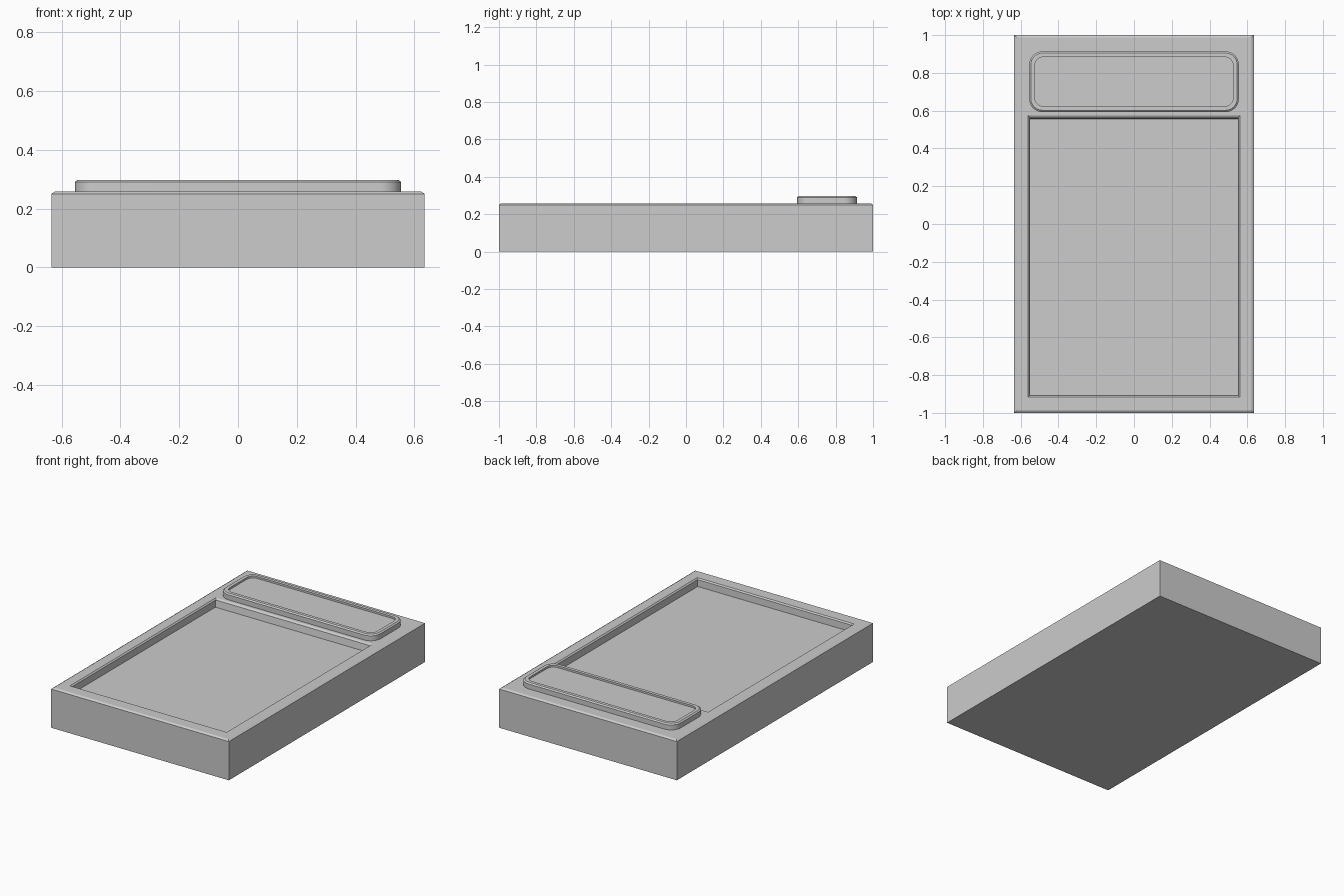
import bpy, bmesh, math

cube = bpy.data.objects.get("Cube")
if cube:
    bpy.data.objects.remove(cube, do_unlink=True)

grey = bpy.data.materials.new("light grey")
grey.use_nodes = True
colour = (0.604, 0.604, 0.604, 1)
grey.diffuse_color = colour
grey.node_tree.nodes["Principled BSDF"].inputs["Base Color"].default_value = colour


def outline(half_x, front, back, z, radius=0, steps=8):
    """Rectangle outline, with rounded corners when a radius is given."""
    corners = [(1, back, 1), (-1, back, 1), (-1, front, -1), (1, front, -1)]
    points = []
    for i, (sx, y, sy) in enumerate(corners):
        count = steps if radius else 0
        for k in range(count + 1):
            a = math.pi / 2 * (i + k / max(count, 1))
            cx, cy = sx * (half_x - radius), y - sy * radius
            points.append((cx + radius * math.cos(a), cy + radius * math.sin(a), z))
    return points


def loft(name, rings):
    """Join a series of outlines into a closed solid."""
    bm = bmesh.new()
    loops = [[bm.verts.new(p) for p in ring] for ring in rings]
    n = len(loops[0])
    for low, high in zip(loops, loops[1:]):
        for i in range(n):
            j = (i + 1) % n
            bm.faces.new((low[i], low[j], high[j], high[i]))
    bm.faces.new(loops[0][::-1])
    bm.faces.new(loops[-1])
    bmesh.ops.recalc_face_normals(bm, faces=bm.faces)
    mesh = bpy.data.meshes.new(name)
    bm.to_mesh(mesh)
    bm.free()
    mesh.materials.append(grey)
    obj = bpy.data.objects.new(name, mesh)
    bpy.context.collection.objects.link(obj)
    return obj


# Box with chamfered top edge and a sunken tray
loft("base_box", [
    outline(0.635, -1, 1, 0),
    outline(0.635, -1, 1, 0.25),
    outline(0.622, -0.988, 0.988, 0.258),
    outline(0.56, -0.915, 0.575, 0.258),
    outline(0.552, -0.907, 0.562, 0.25),
    outline(0.55, -0.905, 0.555, 0.207),
])

# Rounded raised pad with a thin rim around a shallow dish
pad = loft("raised_pad", [
    outline(0.555, 0.593, 0.914, 0.25, 0.07),
    outline(0.555, 0.593, 0.914, 0.29, 0.07),
    outline(0.546, 0.602, 0.905, 0.297, 0.061),
    outline(0.525, 0.623, 0.884, 0.297, 0.045),
    outline(0.525, 0.623, 0.884, 0.285, 0.045),
])
bpy.context.view_layer.objects.active = pad
pad.select_set(True)
bpy.ops.object.shade_smooth_by_angle(angle=math.radians(30))
